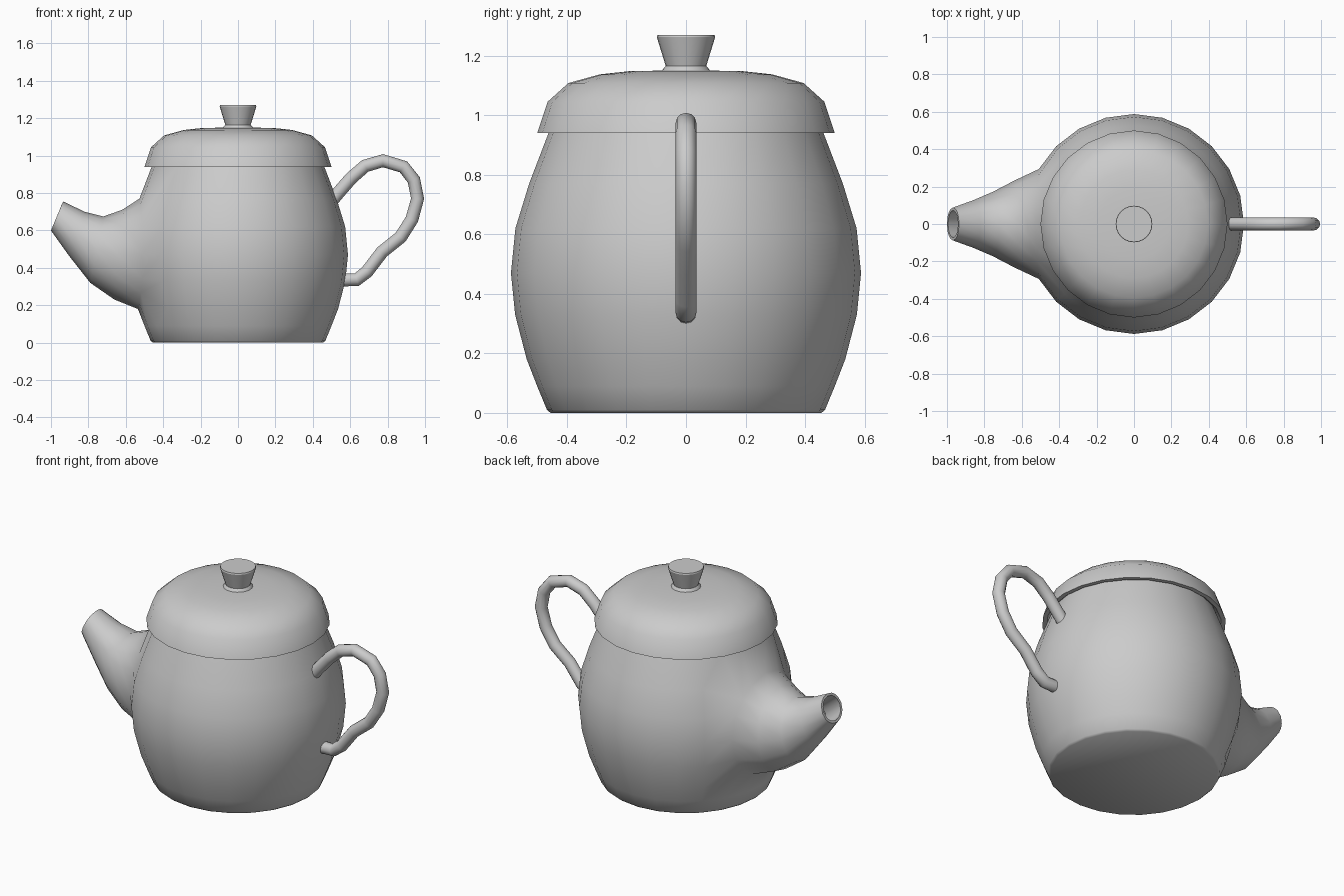
import bpy, bmesh
from math import sin, cos, pi, radians, atan2
from mathutils import Vector

old = bpy.data.objects.get("Cube")
if old:
    bpy.data.objects.remove(old)

grey = bpy.data.materials.new("plain_grey")
grey.use_nodes = True
COLOUR = (0.6, 0.6, 0.6, 1)
grey.diffuse_color = COLOUR
grey.node_tree.nodes["Principled BSDF"].inputs["Base Color"].default_value = COLOUR
SEGS = 24


def finish(ob, angle):
    bpy.ops.object.select_all(action='DESELECT')
    ob.select_set(True)
    bpy.context.view_layer.objects.active = ob
    bpy.ops.object.shade_smooth_by_angle(angle=radians(angle))


def make_object(name, bm, angle=40):
    bmesh.ops.recalc_face_normals(bm, faces=bm.faces)
    mesh = bpy.data.meshes.new(name)
    bm.to_mesh(mesh)
    bm.free()
    ob = bpy.data.objects.new(name, mesh)
    bpy.context.collection.objects.link(ob)
    mesh.materials.append(grey)
    finish(ob, angle)


def skin(bm, a, b):
    n = len(a)
    return [bm.faces.new((a[i], a[(i + 1) % n], b[(i + 1) % n], b[i])) for i in range(n)]


def lathe(bm, profile):
    """Rings of a turned shape, closed at both ends."""
    rings = [[bm.verts.new((r * cos(2 * pi * i / SEGS), r * sin(2 * pi * i / SEGS), z))
              for i in range(SEGS)] for r, z in profile]
    for a, b in zip(rings, rings[1:]):
        skin(bm, a, b)
    bm.faces.new(rings[0])
    bm.faces.new(rings[-1])
    return rings


# body with the spout growing out of its wall
body_profile = [(.455, 0), (.467, .01), (.5, .09), (.535, .18), (.574, .33), (.588, .47),
                (.573, .62), (.527, .77), (.46, .945), (.45, .97)]
LOW, MID, HIGH, HALF = 3, 5, 7, SEGS // 2
bm = bmesh.new()
rings = lathe(bm, body_profile)

# open a patch, four columns by four rows, on the -x side
patch = {rings[r][c] for r in range(LOW, HIGH + 1) for c in range(HALF - 2, HALF + 3)}
bmesh.ops.delete(bm, geom=[f for f in bm.faces if all(v in patch for v in f.verts)],
                 context='FACES')
inner = [rings[r][c] for r in range(LOW + 1, HIGH) for c in range(HALF - 1, HALF + 2)]
bmesh.ops.delete(bm, geom=[v for v in inner if v.is_valid], context='VERTS')

# walk round the patch border and round its corners
border = ([(r, HALF + 2) for r in range(MID, HIGH)]
          + [(HIGH, c) for c in range(HALF + 2, HALF - 2, -1)]
          + [(r, HALF - 2) for r in range(HIGH, LOW, -1)]
          + [(LOW, c) for c in range(HALF - 2, HALF + 2)]
          + [(r, HALF + 2) for r in range(LOW, MID)])


def radius_at(z):
    for (r0, z0), (r1, z1) in zip(body_profile, body_profile[1:]):
        if z0 <= z <= z1:
            return r0 + (r1 - r0) * (z - z0) / (z1 - z0)


hole, turns = [], []
for r, c in border:
    t = atan2(r - MID, c - HALF)
    z = .475 + .295 * sin(t)
    a = pi + radians(30) * cos(t)
    rad = radius_at(z)
    v = rings[r][c]
    v.co = (rad * cos(a), rad * sin(a), z)
    hole.append(v)
    turns.append(t)

# spout sections: top point, bottom point, half width; the last ones line the opening
sections = [((-.62, .71), (-.66, .23), .232), ((-.72, .675), (-.79, .32), .172),
            ((-.82, .70), (-.90, .46), .127), ((-.935, .755), (-1, .60), .088),
            ((-.941, .742), (-.994, .613), .073), ((-.84, .66), (-.89, .51), .085)]
prev = hole
for top, bottom, width in sections:
    top, bottom = Vector(top), Vector(bottom)
    mid, half = (top + bottom) / 2, (top - bottom) / 2
    ring = []
    for t in turns:
        p = mid + half * sin(t)
        ring.append(bm.verts.new((p.x, -width * cos(t), p.y)))
    skin(bm, prev, ring)
    prev = ring
bm.faces.new(prev)
make_object("body_and_spout", bm, 50)

# lid with an overhanging rim and recessed underside
bm = bmesh.new()
lathe(bm, [(.455, .96), (.475, .94), (.5, .94), (.465, 1.045), (.395, 1.108), (.29, 1.137),
           (.19, 1.148), (.07, 1.15)])
make_object("lid", bm)

# knob
bm = bmesh.new()
lathe(bm, [(.082, 1.145), (.08, 1.152), (.068, 1.165), (.098, 1.262), (.096, 1.27)])
make_object("lid_knob", bm, 30)

# handle
path = [(.49, .745), (.535, .80), (.605, .88), (.68, .945), (.775, .973), (.885, .94),
        (.94, .87), (.96, .77), (.93, .66), (.87, .565), (.77, .485), (.69, .38),
        (.635, .337), (.55, .335)]
curve = bpy.data.curves.new("handle", 'CURVE')
curve.dimensions = '3D'
curve.bevel_depth = .035
curve.bevel_resolution = 4
curve.use_fill_caps = True
spline = curve.splines.new('POLY')
spline.points.add(len(path) - 1)
for point, (x, z) in zip(spline.points, path):
    point.co = (x, 0, z, 1)
curve.materials.append(grey)
handle = bpy.data.objects.new("handle", curve)
bpy.context.collection.objects.link(handle)
bpy.ops.object.select_all(action='DESELECT')
handle.select_set(True)
bpy.context.view_layer.objects.active = handle
bpy.ops.object.convert(target='MESH')
finish(bpy.context.object, 50)
